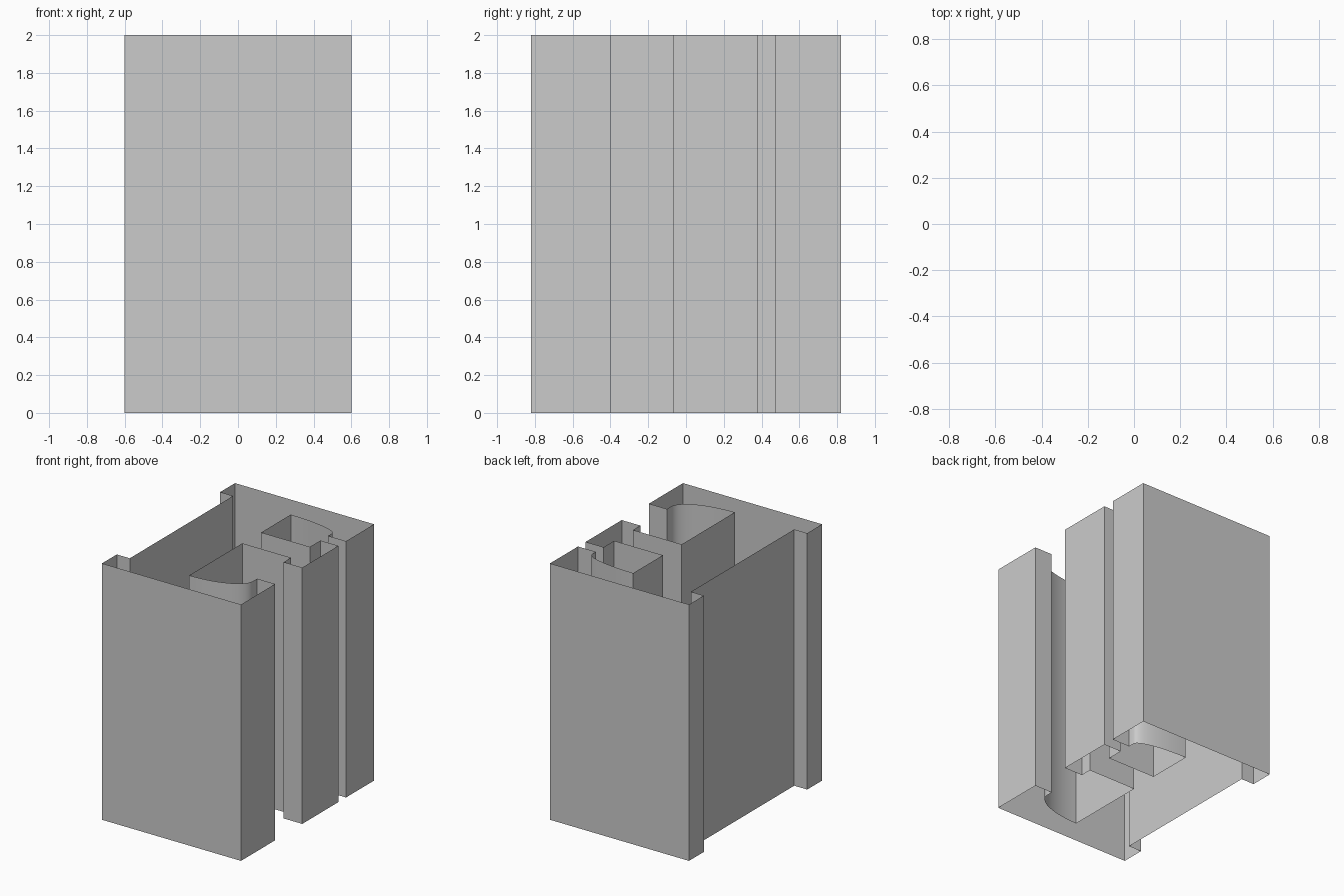
import bpy, bmesh, math

if "Cube" in bpy.data.objects:
    bpy.data.objects.remove(bpy.data.objects["Cube"])

HEIGHT = 2.0


def arc(cx, cy, rx, ry, a0, a1, n=14):
    """Points along an elliptical arc, angles in degrees."""
    pts = []
    for i in range(n + 1):
        a = math.radians(a0 + (a1 - a0) * i / n)
        pts.append((cx + rx * math.cos(a), cy + ry * math.sin(a)))
    return pts


def wall(name, outline):
    """Open-ended vertical skin following a closed outline."""
    bm = bmesh.new()
    low = [bm.verts.new((x, y, 0)) for x, y in outline]
    high = [bm.verts.new((x, y, HEIGHT)) for x, y in outline]
    n = len(outline)
    for i in range(n):
        j = (i + 1) % n
        bm.faces.new((low[i], low[j], high[j], high[i]))
    mesh = bpy.data.meshes.new(name)
    bm.to_mesh(mesh)
    bm.free()
    obj = bpy.data.objects.new(name, mesh)
    bpy.context.collection.objects.link(obj)
    bpy.context.view_layer.objects.active = obj
    obj.select_set(True)
    bpy.ops.object.shade_smooth_by_angle(angle=math.radians(30))
    return obj


# Front block and large rounded pocket
outline = [(-0.6, -0.82), (0.6, -0.82), (0.6, -0.40), (0.445, -0.40)]
outline += arc(0.02, -0.45, 0.425, 0.18, 0, -90)
outline += [(0.02, 0.025), (0.44, 0.025), (0.44, -0.065)]
# Middle block and small rounded pocket
outline += [(0.6, -0.065), (0.6, 0.38), (0.445, 0.38), (0.445, 0.25), (0.025, 0.25)]
outline += arc(0.025, 0.525, 0.42, 0.09, 90, 0)
# Back block and shallow recess on the left side
outline += [(0.445, 0.475), (0.6, 0.475), (0.6, 0.82), (-0.6, 0.82),
            (-0.6, 0.637), (-0.488, 0.637), (-0.488, -0.637), (-0.6, -0.637)]

wall("extruded_frame_wall", outline)
